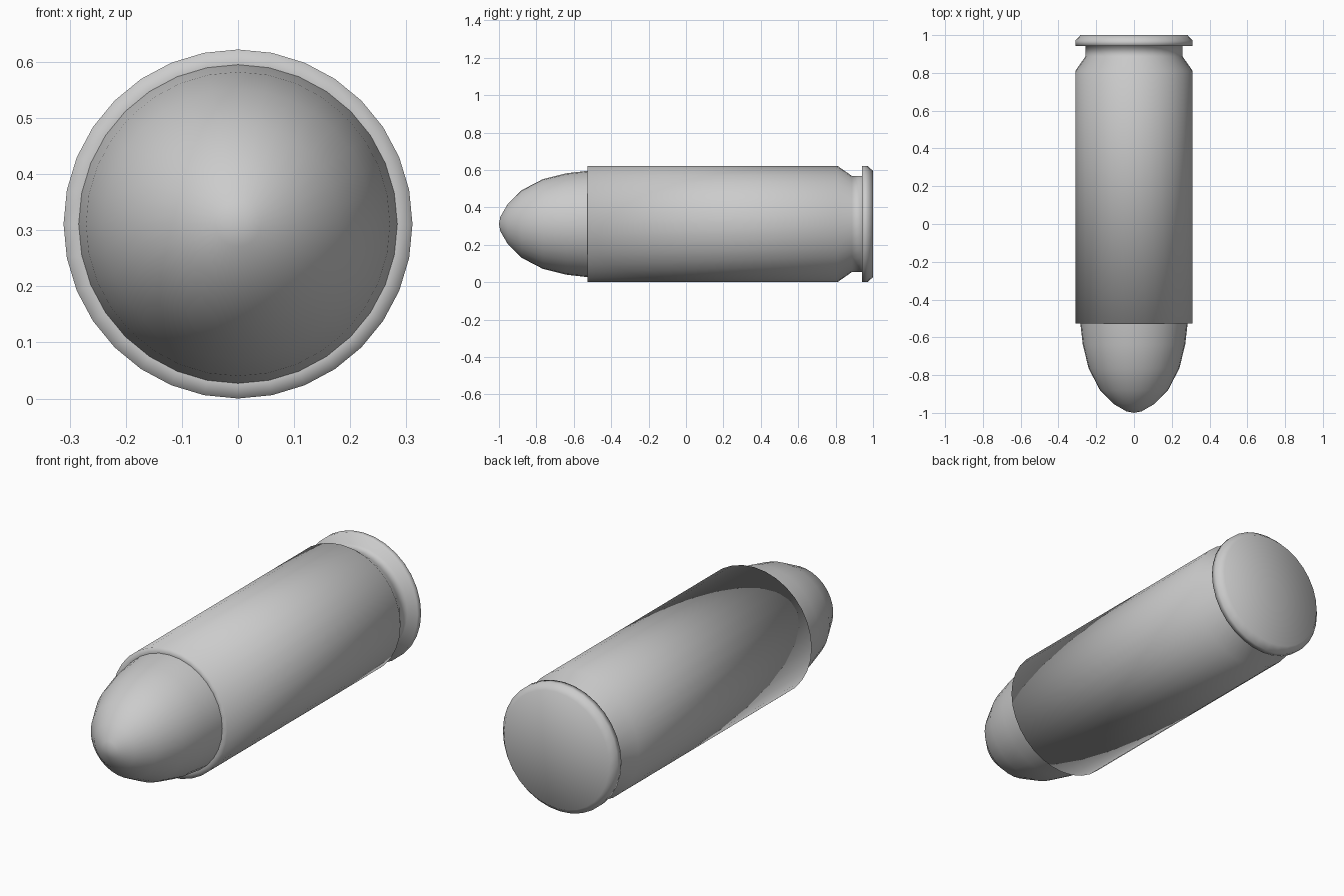
import bpy, bmesh
from math import cos, sin, tau

if "Cube" in bpy.data.objects:
    bpy.data.objects.remove(bpy.data.objects["Cube"])

SIDES = 32
AXIS_Z = 0.311


def lathe(name, profile):
    """Revolve (y, radius) points around the lengthwise axis."""
    bm = bmesh.new()
    rings = []
    for y, r in profile:
        if r == 0:
            rings.append([bm.verts.new((0, y, AXIS_Z))] * SIDES)
        else:
            rings.append([bm.verts.new((r * cos(tau * i / SIDES), y,
                                        AXIS_Z + r * sin(tau * i / SIDES)))
                          for i in range(SIDES)])
    for a, b in zip(rings, rings[1:]):
        for i in range(SIDES):
            j = (i + 1) % SIDES
            corners = dict.fromkeys((a[i], a[j], b[j], b[i]))
            bm.faces.new(list(corners)).smooth = True
    # consistent outward winding: front (-y) to back (+y)
    bm.normal_update()
    side = max(bm.faces, key=lambda f: f.calc_center_median().z)
    if side.normal.z < 0:
        bmesh.ops.reverse_faces(bm, faces=bm.faces[:])
    mesh = bpy.data.meshes.new(name)
    bm.to_mesh(mesh)
    bm.free()
    ob = bpy.data.objects.new(name, mesh)
    bpy.context.collection.objects.link(ob)
    return ob


# Rounded nose
lathe("nose", [(-1.0, 0), (-0.992, 0.04), (-0.952, 0.109), (-0.88, 0.18),
               (-0.765, 0.24), (-0.64, 0.271), (-0.527, 0.284)])

# Casing: front lip, long body, groove, chamfered rim and flat base
lathe("casing", [(-0.527, 0.284), (-0.527, 0.311), (0.81, 0.311),
                 (0.887, 0.257), (0.942, 0.257), (0.942, 0.311),
                 (0.97, 0.311), (1.0, 0.284), (1.0, 0)])
